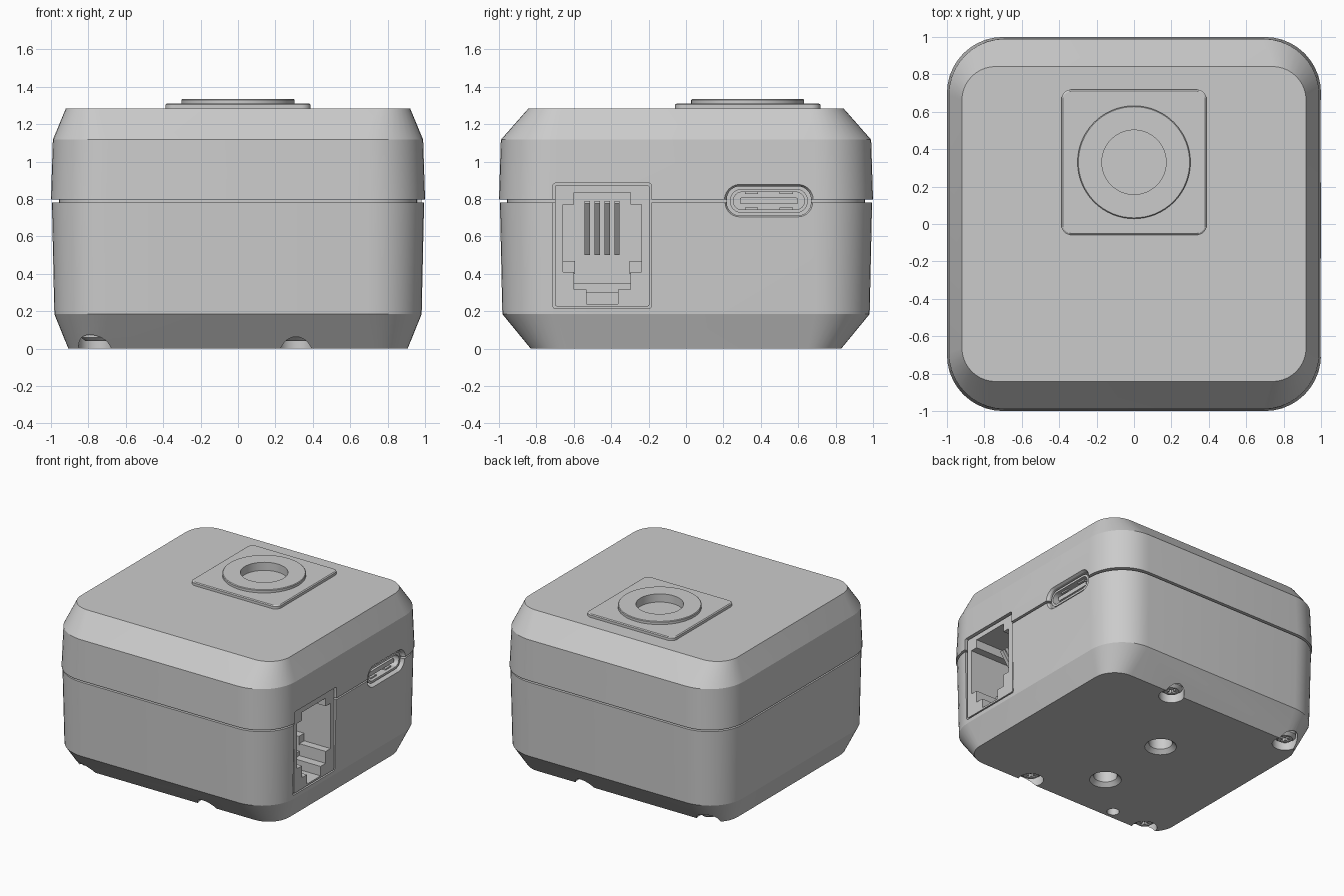
import bpy, bmesh
from math import sin, cos, pi
from mathutils import Vector

if "Cube" in bpy.data.objects:
    bpy.data.objects.remove(bpy.data.objects["Cube"])


def rounded_rect(hx, hy, r, n=10, cx=0, cy=0):
    pts = []
    for k, (sx, sy) in enumerate([(1, 1), (-1, 1), (-1, -1), (1, -1)]):
        for i in range(n + 1):
            a = (k + i / n) * pi / 2
            pts.append((cx + sx * (hx - r) + r * cos(a), cy + sy * (hy - r) + r * sin(a)))
    return pts


def circle(r, cx=0, cy=0, n=48):
    return [(cx + r * cos(2 * pi * i / n), cy + r * sin(2 * pi * i / n)) for i in range(n)]


def loft(name, rings, axis='z'):
    """Skin a list of (height, 2D outline) rings along z, or along x with outlines in y-z."""
    bm = bmesh.new()
    loops = []
    for h, pts in rings:
        loops.append([bm.verts.new((u, v, h) if axis == 'z' else (h, u, v)) for u, v in pts])
    n = len(loops[0])
    for a, b in zip(loops, loops[1:]):
        for i in range(n):
            bm.faces.new((a[i], a[(i + 1) % n], b[(i + 1) % n], b[i]))
    bm.faces.new(loops[0][::-1])
    bm.faces.new(loops[-1])
    bmesh.ops.recalc_face_normals(bm, faces=bm.faces)
    me = bpy.data.meshes.new(name)
    bm.to_mesh(me)
    bm.free()
    ob = bpy.data.objects.new(name, me)
    bpy.context.collection.objects.link(ob)
    return ob


def box(name, x0, x1, y0, y1, z0, z1):
    return loft(name, [(z0, [(x0, y0), (x1, y0), (x1, y1), (x0, y1)]),
                       (z1, [(x0, y0), (x1, y0), (x1, y1), (x0, y1)])])


def cut(ob, *cutters):
    bpy.context.view_layer.objects.active = ob
    for c in cutters:
        m = ob.modifiers.new("cut", 'BOOLEAN')
        m.operation, m.solver, m.object = 'DIFFERENCE', 'EXACT', c
        bpy.ops.object.modifier_apply(modifier=m.name)


def remove(*obs):
    for o in obs:
        bpy.data.objects.remove(o)


# Case: lofted rounded square with chamfers and a seam groove
sections = [(0, .907, .83, .18), (.185, .982, .982, .29), (.782, .995, .995, .3),
            (.782, .957, .957, .27), (.797, .957, .957, .27), (.797, 1, 1, .3),
            (1.117, .99, .99, .3), (1.285, .92, .842, .18)]
case = loft("case", [(z, rounded_rect(hx, hy, r)) for z, hx, hy, r in sections])

# Top button: square pad and ring around a shallow well
BY = .33
pad = loft("button_pad", [(1.275, rounded_rect(.388, .388, .05, 8, 0, BY)),
                          (1.305, rounded_rect(.388, .388, .05, 8, 0, BY)),
                          (1.311, rounded_rect(.38, .38, .045, 8, 0, BY))])
ring = loft("button_ring", [(1.30, circle(.302, 0, BY, 64)), (1.33, circle(.302, 0, BY, 64)),
                            (1.335, circle(.297, 0, BY, 64))])
well = loft("well_cutter", [(1.27, circle(.172, 0, BY, 64)), (1.4, circle(.172, 0, BY, 64))])
for part in (case, pad, ring):
    cut(part, well)
remove(well)

# Underside screw holes with cross-slotted screw heads
cutters = []
for x in (-.76, .31):
    for y in (-.79, .79):
        cutters.append(loft("hole_cutter", [(-.1, circle(.092, x, y, 32)), (.11, circle(.092, x, y, 32))]))
        screw = loft("screw", [(.12, circle(.08, x, y, 32)), (.06, circle(.08, x, y, 32)),
                               (.04, circle(.055, x, y, 32))])
        slots = [box("slot_a", x - .04, x + .04, y - .01, y + .01, 0, .07),
                 box("slot_b", x - .01, x + .01, y - .04, y + .04, 0, .07)]
        cut(screw, *slots)
        remove(*slots)

# Countersunk mounting holes and a small pin hole
for y in (.18, -.44):
    cutters.append(loft("mount_cutter", [(z, circle(r, -.1, y, 40)) for z, r in
                                         [(-.03, .145), (.03, .085), (.15, .085)]]))
cutters.append(loft("pin_cutter", [(-.1, circle(.045, -.44, -.76, 24)), (.1, circle(.045, -.44, -.76, 24))]))

# Stepped data socket on the right side
JY = -.448
half = [(.085, .24), (.085, .315), (.15, .315), (.15, .41), (.21, .41), (.21, .77), (.15, .77), (.15, .835)]
outline = [(JY + w, z) for w, z in half] + [(JY - w, z) for w, z in reversed(half)]
frame = rounded_rect(.263, .335, .012, 3, JY, .55)
cutters.append(loft("socket_recess_cutter", [(.965, frame), (1.2, frame)], 'x'))
cutters.append(loft("socket_cutter", [(.5, outline), (1.2, outline)], 'x'))

# Pill-shaped power port recess
def pill(hy, hz, r):
    return rounded_rect(hy, hz, r, 10, .443, .79)

cutters.append(loft("port_cutter", [(.87, pill(.225, .078, .07)), (.98, pill(.225, .078, .07)),
                                    (1.01, pill(.243, .094, .085)), (1.1, pill(.243, .094, .085))], 'x'))
cut(case, *cutters)
remove(*cutters)

# Socket surround, ledges and spring contacts
surround = loft("socket_surround", [(.95, rounded_rect(.252, .324, .01, 3, JY, .55)),
                                    (.982, rounded_rect(.252, .324, .01, 3, JY, .55))], 'x')
hole = loft("surround_cutter", [(.9, outline), (1.1, outline)], 'x')
cut(surround, hole)
remove(hole)
for s in (-1, 1):
    a, b = sorted((JY + s * .145, JY + s * .22))
    box("socket_ledge", .49, .75, a, b, .40, .47)
box("socket_sill", .49, .75, JY - .155, JY + .155, .30, .35)
for i in range(4):
    y = JY + (i - 1.5) * .053
    wire = box("contact", -.012, .012, -.014, .014, -.17, .17)
    wire.location = (.70, y, .645)
    wire.rotation_euler.y = .62

# Power connector shell and tongue
shell = loft("port_shell", [(.85, pill(.208, .064, .062)), (.975, pill(.208, .064, .062))], 'x')
mouth = loft("mouth_cutter", [(.78, pill(.19, .047, .046)), (1.1, pill(.19, .047, .046))], 'x')
cut(shell, mouth)
remove(mouth)
loft("port_tongue", [(.85, pill(.155, .017, .008)), (.955, pill(.155, .017, .008))], 'x')
for y in (.35, .536):
    for z in (.743, .837):
        box("port_spring", .88, .95, y - .035, y + .035, z - .011, z + .011)

# Smooth curved walls, keep edges crisp
bpy.ops.object.select_all(action='DESELECT')
for ob in bpy.context.scene.objects:
    ob.select_set(True)
bpy.context.view_layer.objects.active = case
bpy.ops.object.shade_smooth_by_angle(angle=.35)
